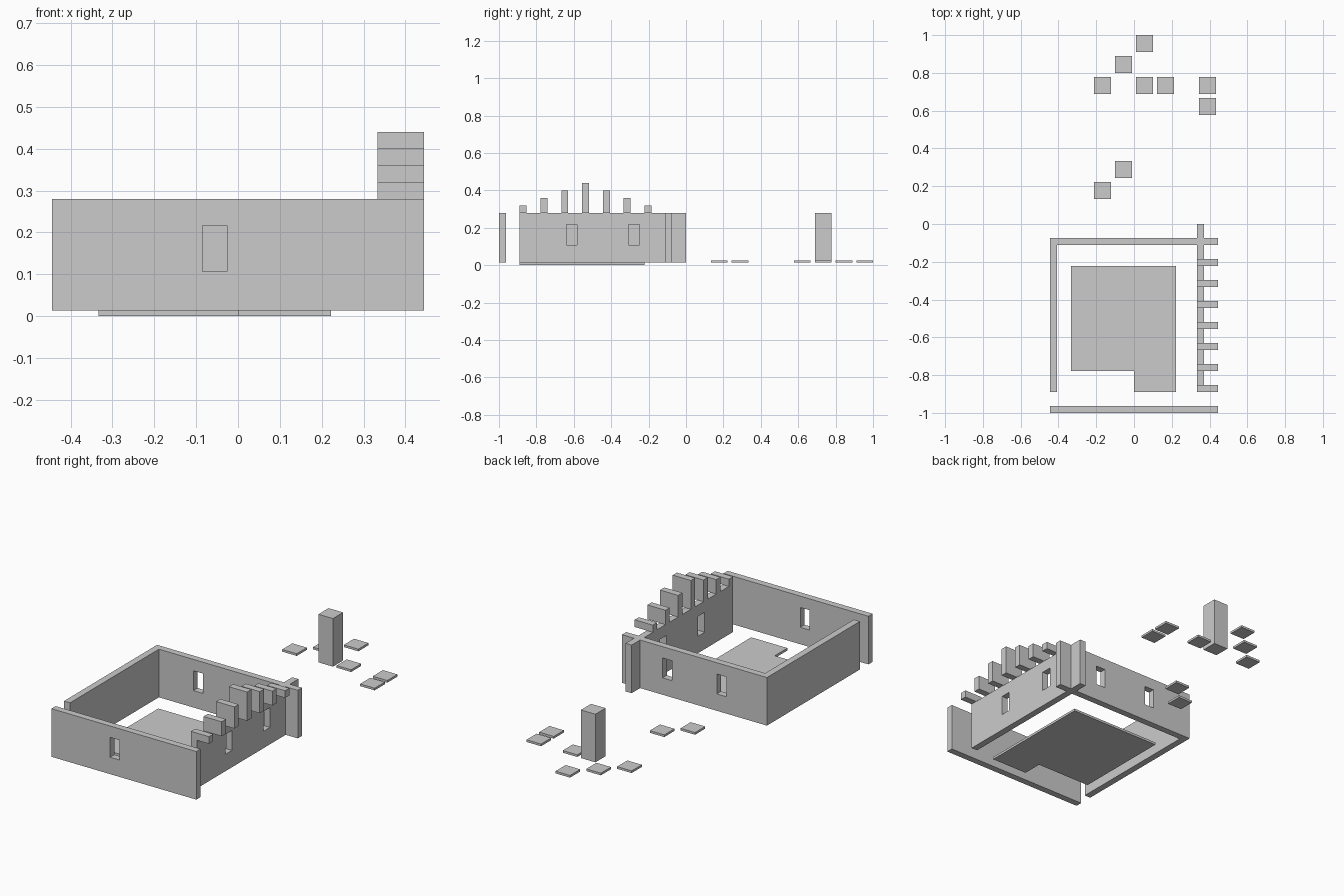
import bpy

if "Cube" in bpy.data.objects:
    bpy.data.objects.remove(bpy.data.objects["Cube"])

M = 1 / 9          # layout module
T = M / 3          # wall thickness
Z0, Z1 = 0.0133, 0.28


def box(name, x0, x1, y0, y1, z0, z1):
    bpy.ops.mesh.primitive_cube_add(size=1)
    ob = bpy.context.object
    ob.name = name
    for v in ob.data.vertices:
        v.co = (x1 if v.co.x > 0 else x0,
                y1 if v.co.y > 0 else y0,
                z1 if v.co.z > 0 else z0)
    return ob


def cut_window(wall, x, y, along_x):
    # rectangular opening cut right through the wall
    hx, hy = (0.029, 0.05) if along_x else (0.05, 0.029)
    cutter = box("window_cutter", x - hx, x + hx, y - hy, y + hy, 0.107, 0.217)
    cutter.hide_render = True
    mod = wall.modifiers.new("window", 'BOOLEAN')
    mod.operation = 'DIFFERENCE'
    mod.solver = 'EXACT'
    mod.object = cutter
    bpy.context.view_layer.objects.active = wall
    bpy.ops.object.modifier_apply(modifier=mod.name)
    bpy.data.objects.remove(cutter)


# Floor slab with a front extension
box("floor_main", -3 * M, 2 * M, -7 * M, -2 * M, 0, Z0)
box("floor_extension", 0, 2 * M, -8 * M, -7 * M, 0, Z0)

# Walls
front = box("front_wall", -4 * M, 4 * M, -1, -1 + T, Z0, Z1)
cut_window(front, -M / 2, -1 + T / 2, True)

back = box("back_wall", -4 * M, 4 * M, -M, -M + T, Z0, Z1)
for x in (-1.5 * M, 1.5 * M):
    cut_window(back, x, -M + T / 2, True)

box("left_wall", -4 * M, -4 * M + T, -8 * M, -M + T, Z0, Z1)

right = box("right_wall", 3 * M, 3 * M + T, -8 * M, 0, Z0, Z1)
for y in (-5.5 * M, -2.5 * M):
    cut_window(right, 3 * M + T / 2, y, False)

# Stepped fins on top of the right wall, rising to the middle
for i in range(7):
    y = (i - 8) * M
    h = 0.04 * (4 - abs(i - 3))
    box(f"roof_fin_{i + 1}", 3 * M, 4 * M, y, y + T, Z1, Z1 + h)

# Loose paving tiles and one pillar behind the house
R = 0.4 * M
tiles = [(0.5, 8.6), (-0.5, 7.6), (-1.5, 6.6), (1.5, 6.6),
         (3.5, 6.6), (3.5, 5.6), (-0.5, 2.6), (-1.5, 1.6)]
for i, (cx, cy) in enumerate(tiles):
    x, y = cx * M, cy * M
    box(f"paving_tile_{i + 1}", x - R, x + R, y - R, y + R, Z0, 0.0255)
px, py = 0.5 * M, 6.6 * M
box("pillar", px - R, px + R, py - R, py + R, Z0, Z1)
